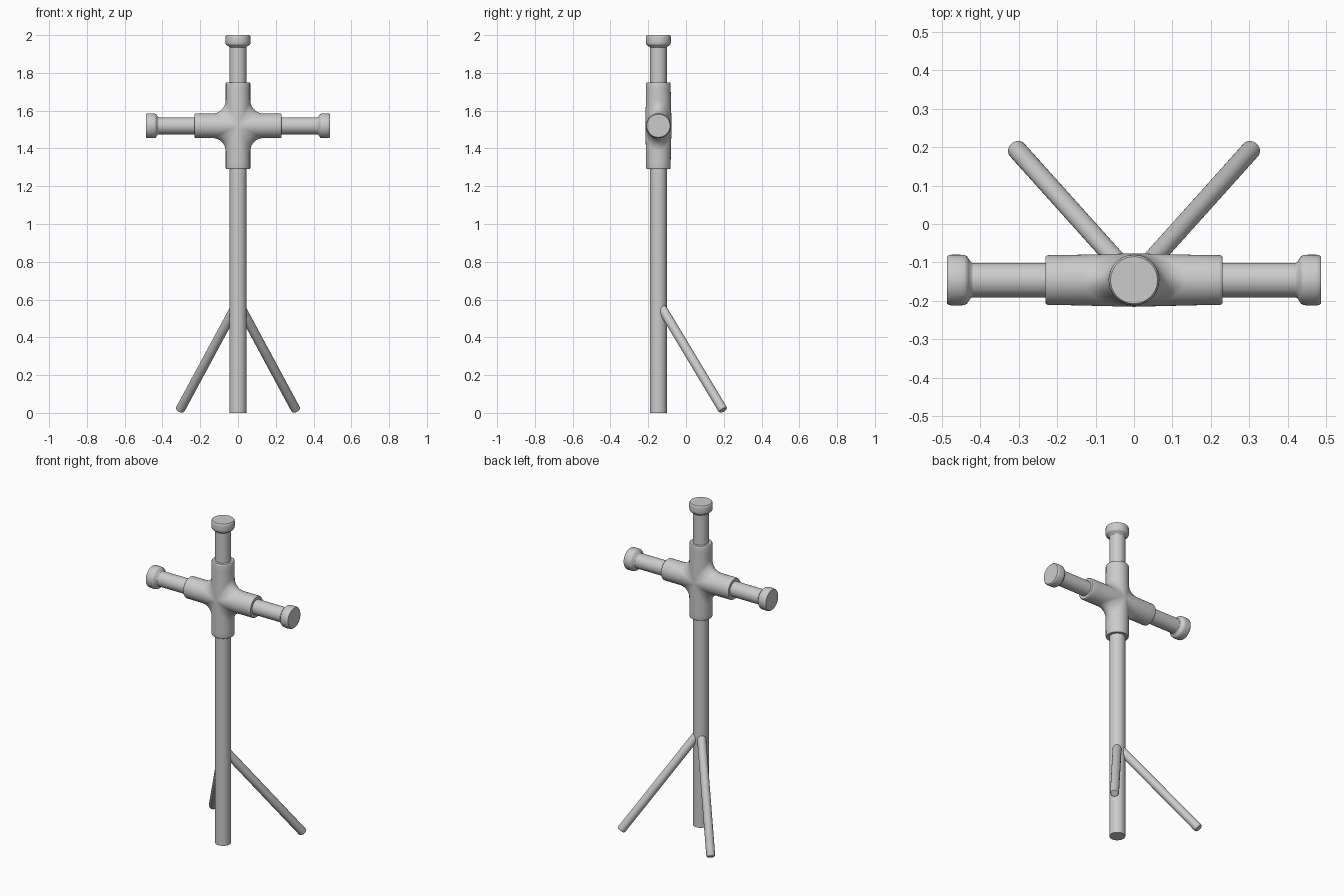
import bpy, bmesh, math
from mathutils import Vector, Matrix

if "Cube" in bpy.data.objects:
    bpy.data.objects.remove(bpy.data.objects["Cube"])

Y = -0.146      # depth of the post axis
CZ = 1.52       # height of the cross arms
SEG = 48


def finish(name, bm, matrix):
    bmesh.ops.remove_doubles(bm, verts=bm.verts, dist=0.0002)
    bmesh.ops.recalc_face_normals(bm, faces=bm.faces)
    me = bpy.data.meshes.new(name)
    bm.to_mesh(me)
    bm.free()
    ob = bpy.data.objects.new(name, me)
    bpy.context.collection.objects.link(ob)
    ob.matrix_world = matrix
    bpy.ops.object.select_all(action='DESELECT')
    ob.select_set(True)
    bpy.context.view_layer.objects.active = ob
    bpy.ops.object.shade_smooth_by_angle(angle=math.radians(40))
    return ob


def skin(bm, rings):
    for a, b in zip(rings, rings[1:]):
        for i in range(len(a)):
            j = (i + 1) % len(a)
            bm.faces.new((a[i], a[j], b[j], b[i]))


def lathe(name, profile, start, direction):
    """Capped solid of revolution; profile is (radius, distance along axis)."""
    bm = bmesh.new()
    rings = [[bm.verts.new((r * math.cos(2 * math.pi * i / SEG),
                            r * math.sin(2 * math.pi * i / SEG), d))
              for i in range(SEG)] for r, d in profile]
    skin(bm, rings)
    bm.faces.new(rings[0])
    bm.faces.new(rings[-1])
    rot = Vector(direction).to_track_quat('Z', 'Y').to_matrix().to_4x4()
    return finish(name, bm, Matrix.Translation(start) @ rot)


def end_cap(name, length, direction):
    # flared, softly bevelled plug whose outer face lies at 'length'
    prof = [(0.044, -0.068), (0.047, -0.062), (0.056, -0.056), (0.062, -0.052),
            (0.065, -0.046), (0.066, -0.035), (0.066, -0.012), (0.0645, -0.004), (0.061, 0)]
    lathe(name, [(r, d + length) for r, d in prof], (0, Y, CZ), direction)


# Upright post and cross bar
lathe("post", [(0.045, 0), (0.045, 1.97)], (0, Y, 0), (0, 0, 1))
lathe("cross_bar", [(0.045, 0), (0.045, 0.92)], (-0.46, Y, CZ), (1, 0, 0))

# Plugs on the three free ends
end_cap("top_cap", 0.48, (0, 0, 1))
end_cap("right_cap", 0.487, (1, 0, 0))
end_cap("left_cap", 0.487, (-1, 0, 0))

# Four-way fitting: four filleted sleeves mitred on the diagonals
R, L, FIL = 0.065, 0.23, 0.07
bm = bmesh.new()
for k in range(4):
    turn = Matrix.Rotation(k * math.pi / 2, 3, 'Y')
    rings = []
    for step in range(15):
        ring = []
        for i in range(SEG):
            t = 2 * math.pi * i / SEG
            c, s = math.cos(t), math.sin(t)
            h, f = R * abs(s), FIL * abs(s)
            if step < 6:        # lip and straight sleeve
                r, x = [(0.043, L), (0.061, L), (0.064, L - 0.003),
                        (R, L - 0.008), (R, 0.19), (R, 0.155)][step]
                z = r * abs(s)
            else:               # fillet arc down to the mitre
                r = R
                a = (step - 6) / 8 * math.pi / 4
                x = h + f - f * math.sin(a)
                z = h + f - f * math.cos(a)
            bulge = 1 + 0.07 * max(0, 1 - (math.hypot(x, z) / 0.2) ** 2) ** 2
            co = Vector((x, r * c * bulge, math.copysign(z, s)))
            ring.append(bm.verts.new(turn @ co))
        rings.append(ring)
    skin(bm, rings)
finish("cross_fitting", bm, Matrix.Translation((0, Y, CZ)))

# Two splayed rear legs
for side, name in ((1, "right_leg"), (-1, "left_leg")):
    top, foot = Vector((0, Y, 0.585)), Vector((side * 0.308, 0.197, 0.014))
    n = (foot - top).length
    lathe(name, [(0.025, 0), (0.025, n - 0.008), (0.0235, n - 0.003), (0.020, n)],
          top, foot - top)
